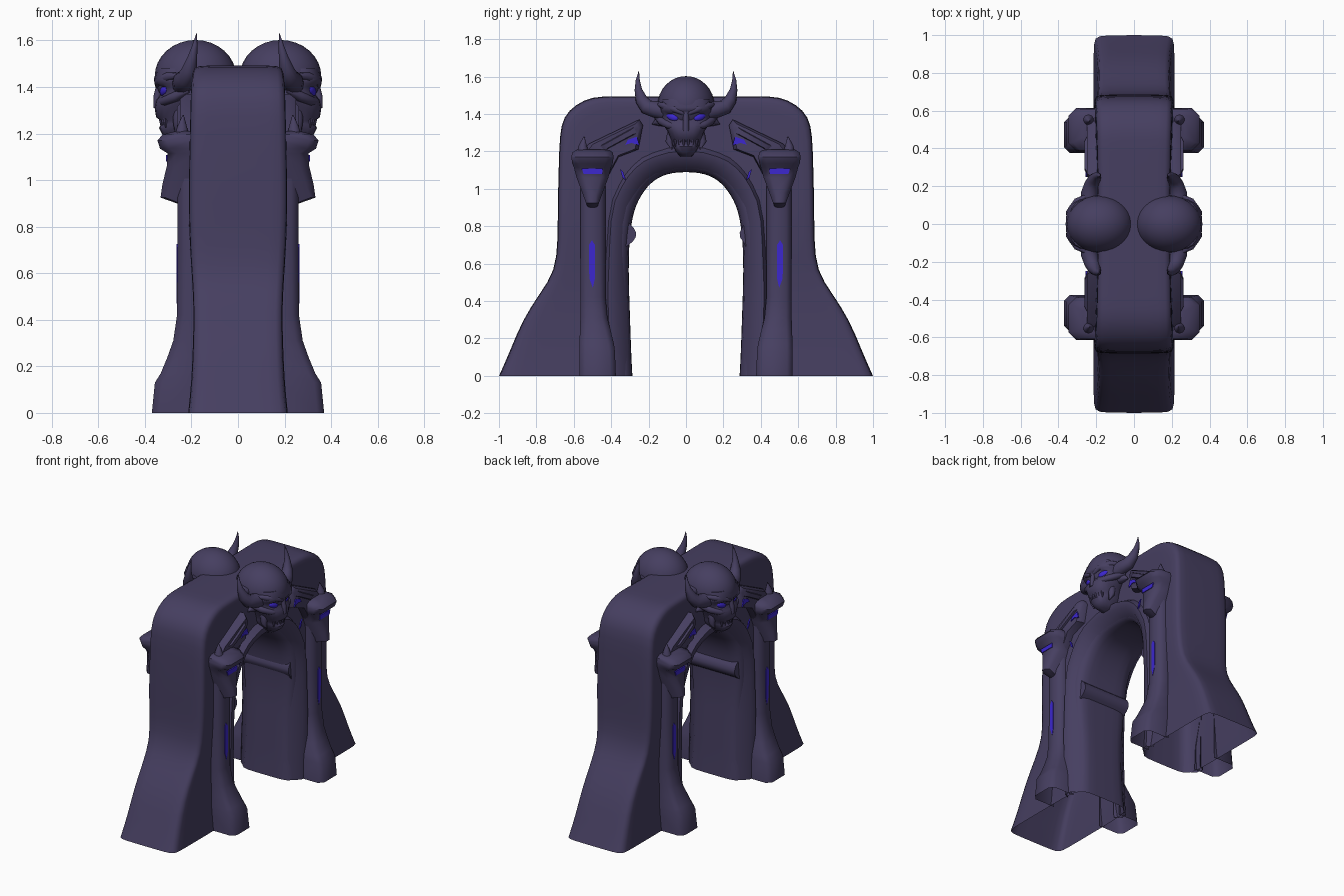
import bpy, bmesh, math
from mathutils import Vector

if "Cube" in bpy.data.objects:
    bpy.data.objects.remove(bpy.data.objects["Cube"])


def material(name, rgb):
    m = bpy.data.materials.new(name)
    m.diffuse_color = (*rgb, 1)
    m.use_nodes = True
    m.node_tree.nodes["Principled BSDF"].inputs["Base Color"].default_value = m.diffuse_color
    return m


STONE = material("purple stone", (0.061, 0.049, 0.118))
GLOW = material("blue glow", (0.045, 0.02, 0.62))
SIDES = (("right", 1), ("left", -1))
ENDS = (("front", -1), ("back", 1))


def finish(name, bm, mat, angle=50, smooth=0):
    bmesh.ops.recalc_face_normals(bm, faces=bm.faces)
    me = bpy.data.meshes.new(name)
    bm.to_mesh(me)
    bm.free()
    me.materials.append(mat)
    me.shade_smooth()
    if not smooth:
        me.set_sharp_from_angle(angle=math.radians(angle))
    ob = bpy.data.objects.new(name, me)
    bpy.context.collection.objects.link(ob)
    if smooth:
        ob.modifiers.new("soften", "SUBSURF").levels = smooth
        ob.modifiers["soften"].render_levels = smooth
    return ob


def loft(name, rings, mat=STONE, sx=1, sy=1, cap0=True, cap1=True, smooth=0, closed=True):
    """Skin a list of equal-length rings, mirrored by sx and sy."""
    bm = bmesh.new()
    vs = [[bm.verts.new((p[0] * sx, p[1] * sy, p[2])) for p in r] for r in rings]
    n = len(vs[0])
    for a, b in zip(vs, vs[1:]):
        for i in range(n if closed else n - 1):
            j = (i + 1) % n
            bm.faces.new((a[i], a[j], b[j], b[i]))
    if cap0:
        bm.faces.new(vs[0])
    if cap1:
        bm.faces.new(vs[-1])
    return finish(name, bm, mat, smooth=smooth)


def tube(name, pts, radii, mat=STONE, sx=1, sy=1, n=10):
    """Round tapering tube through pts."""
    pts = [Vector(p) for p in pts]
    rings = []
    for i, p in enumerate(pts):
        d = (pts[min(i + 1, len(pts) - 1)] - pts[max(i - 1, 0)]).normalized()
        u = d.cross(Vector((1, 0, 0))).normalized()
        v = d.cross(u)
        rings.append([p + radii[i] * (u * math.cos(k * math.tau / n) + v * math.sin(k * math.tau / n))
                      for k in range(n)])
    return loft(name, rings, mat, sx, sy)


def prism(name, poly, x0, x1, mat=STONE, sx=1, sy=1, shrink=0.88):
    """Side-view (y, z) outline pushed out in x, with a chamfered outer edge."""
    cy = sum(p[0] for p in poly) / len(poly)
    cz = sum(p[1] for p in poly) / len(poly)
    xm = x0 + (x1 - x0) * 0.6
    rings = [[(x, cy + (y - cy) * s, cz + (z - cz) * s) for y, z in poly]
             for x, s in ((x0, 1), (xm, 1), (x1, shrink))]
    return loft(name, rings, mat, sx, sy)


def block_ring(z, y0, y1, x, xin=0.19, c=0.03):
    c = min(c, (y1 - y0) * 0.3)
    return [(xin, y0, z), (x - c, y0, z), (x, y0 + c, z), (x, y1 - c, z), (x - c, y1, z), (xin, y1, z)]


# arch body: outer and inner outlines of one half, with half width
outer = [(.998, 0), (.94, .13), (.873, .3), (.78, .44), (.698, .56), (.685, .72), (.685, .9), (.68, 1.1),
         (.675, 1.29), (.655, 1.385), (.59, 1.45), (.5, 1.492), (.4, 1.492), (.2, 1.492), (0, 1.492)]
inner = [(.288, 0), (.295, .13), (.3, .3), (.305, .44), (.308, .56), (.305, .7), (.295, .8), (.28, .88),
         (.255, .94), (.225, .99), (.19, 1.03), (.15, 1.06), (.1, 1.08), (.05, 1.088), (0, 1.09)]
width = [.214, .2, .193, .19, .196, .207, .212, .21, .206, .204, .202, .198, .195, .192, .19]


def both_halves(items):
    return items + [(-1 * a[0], a[1]) for a in items[-2::-1]]


OUT, INN = both_halves(outer), both_halves(inner)
WID = width + width[-2::-1]
shape = [(-.002, .4), (0, .92), (.04, 1), (.25, 1), (.5, 1), (.8, 1), (.91, .97), (1, .82), (1.002, .4)]
rings = []
for o, i, w in zip(OUT, INN, WID):
    half = [(w * f, o[0] + (i[0] - o[0]) * t, o[1] + (i[1] - o[1]) * t) for t, f in shape]
    rings.append(half + [(-x, y, z) for x, y, z in reversed(half)])
loft("arch_body", rings, cap0=False, cap1=False, smooth=1)

for side, sx in SIDES:
    # moulding that follows the inside of the arch
    rings = []
    for o, i in zip(OUT, INN):
        span = Vector((o[0] - i[0], o[1] - i[1]))
        length = min(span.length, .42)
        span.normalize()
        rings.append([(x, i[0] + span.x * t * length, i[1] + span.y * t * length)
                      for t, x in ((.03, .16), (.16, .228), (.27, .236), (.33, .19))])
    loft(side + "_arch_moulding", rings, sx=sx, cap0=False, cap1=False, closed=False)

    for end, sy in ENDS:
        tag = f"{side}_{end}_"
        # pillar with flared foot
        st = [(0, .375, .57, .37), (.13, .38, .57, .357), (.17, .385, .57, .332), (.24, .402, .567, .303),
              (.31, .42, .565, .278), (.42, .43, .565, .262), (.7, .43, .565, .26), (.95, .43, .565, .26),
              (1.15, .43, .565, .26)]
        loft(tag + "pillar", [block_ring(*s) for s in st], sx=sx, sy=sy, cap0=False, closed=False)
        # pointed capital
        st = [(.9, .475, .525, .262), (.925, .465, .535, .333), (.98, .445, .555, .325), (1.06, .415, .585, .306),
              (1.115, .4, .6, .302), (1.135, .392, .608, .335), (1.17, .387, .613, .346), (1.195, .392, .608, .325),
              (1.21, .42, .58, .27)]
        loft(tag + "capital", [block_ring(*s, c=.04) for s in st], sx=sx, sy=sy)
        tube(tag + "capital_spike", [(.24, .55, 1.18), (.24, .552, 1.23), (.235, .545, 1.28)],
             (.035, .022, .002), sx=sx, sy=sy)
        # strut from capital up to the skull
        prism(tag + "strut", [(.57, 1.18), (.52, 1.24), (.25, 1.37), (.23, 1.34), (.255, 1.21), (.36, 1.17),
                              (.42, 1.06)], .18, .25, sx=sx, sy=sy, shrink=.85)
        prism(tag + "strut_ridge", [(.47, 1.225), (.27, 1.335), (.255, 1.30), (.44, 1.20)],
              .22, .262, sx=sx, sy=sy, shrink=.7)
        # glowing slits
        prism(tag + "strut_glow", [(.248, 1.23), (.262, 1.278), (.31, 1.262), (.325, 1.235), (.29, 1.245)],
              .247, .2555, GLOW, sx, sy, 1)
        prism(tag + "capital_glow", [(.447, 1.079), (.447, 1.109), (.558, 1.109), (.548, 1.079)],
              .3, .3095, GLOW, sx, sy, 1)
        prism(tag + "pillar_glow", [(.498, .47), (.487, .52), (.487, .70), (.503, .725), (.519, .70), (.517, .52)],
              .2565, .264, GLOW, sx, sy, 1)
        prism(tag + "arch_glow", [(.322, 1.045), (.335, 1.09), (.352, 1.105), (.34, 1.06)],
              .234, .242, GLOW, sx, sy, 1)

for end, sy in ENDS:
    # ledge on the inner face of the leg
    y = .267 if sy < 0 else .287
    rings = [[(x, .32, .69), (x, y + .02, .715), (x, y + .002, .74), (x, y, .765), (x, y + .012, .79), (x, .32, .83)]
             for x in (-.18, .18)]
    loft(f"{end}_leg_ledge", rings, sy=sy)

for side, sx in SIDES:
    # skull cranium
    bm = bmesh.new()
    bmesh.ops.create_uvsphere(bm, u_segments=28, v_segments=16, radius=1)
    for v in bm.verts:
        v.co = (sx * (.183 + v.co.x * .175), v.co.y * .152, 1.445 + v.co.z * .157)
    finish(side + "_skull_cranium", bm, STONE)
    # skull face: height, front, half width
    rings = []
    for z, xf, ry in ((1.48, .345, .13), (1.435, .362, .14), (1.415, .358, .138), (1.4, .335, .13),
                      (1.365, .333, .13), (1.345, .352, .125), (1.31, .358, .1), (1.27, .352, .085),
                      (1.255, .33, .078), (1.24, .328, .076), (1.225, .34, .068), (1.195, .325, .052),
                      (1.172, .295, .03)):
        xc, rx = (xf + .14) / 2, (xf - .14) / 2
        ring = []
        for k in range(20):
            c, s = math.cos(k * math.tau / 20), math.sin(k * math.tau / 20)
            ring.append((xc + rx * math.copysign(abs(c) ** .8, c), ry * math.copysign(abs(s) ** .8, s), z))
        rings.append(ring)
    loft(side + "_skull_face", rings, sx=sx)
    # nose ridge
    tube(side + "_skull_nose", [(.335, 0, 1.42), (.348, 0, 1.36), (.346, 0, 1.31)], (.014, .016, .018), sx=sx)
    for end, sy in ENDS:
        tag = f"{side}_{end}_"
        # horns, brows, cheekbones, ears, tusks, teeth
        tube(tag + "horn", [(.235, .1, 1.41), (.235, .165, 1.425), (.222, .21, 1.437), (.208, .238, 1.475),
                            (.195, .255, 1.53), (.185, .258, 1.58), (.178, .252, 1.63)],
             (.05, .045, .041, .033, .02, .011, .001), sx=sx, sy=sy, n=12)
        tube(tag + "brow", [(.345, .015, 1.405), (.343, .06, 1.425), (.3, .12, 1.445), (.25, .15, 1.45)],
             (.012, .018, .02, .01), sx=sx, sy=sy, n=8)
        tube(tag + "cheekbone", [(.338, .04, 1.332), (.315, .09, 1.34), (.265, .13, 1.36), (.21, .16, 1.385)],
             (.012, .02, .022, .012), sx=sx, sy=sy, n=8)
        tube(tag + "ear_spike", [(.22, .1, 1.37), (.21, .15, 1.36), (.2, .18, 1.345)],
             (.04, .026, .002), sx=sx, sy=sy, n=8)
        tube(tag + "jaw_corner", [(.25, .07, 1.3), (.26, .09, 1.25), (.27, .075, 1.21)],
             (.03, .02, .003), sx=sx, sy=sy, n=8)
        for k, y in enumerate((.012, .036, .058)):
            tube(f"{tag}tooth_{k + 1}", [(.336 - y * .4, y, 1.265), (.334 - y * .4, y, 1.225)],
                 (.011, .003), sx=sx, sy=sy, n=6)
        # glowing eye
        bm = bmesh.new()
        bmesh.ops.create_uvsphere(bm, u_segments=12, v_segments=8, radius=1)
        for v in bm.verts:
            x, y, z = v.co
            v.co = (sx * (.32 + x * .012 - y * .012), sy * (.073 + y * .031), 1.383 + z * .019 + y * .007)
        finish(tag + "eye", bm, GLOW)
